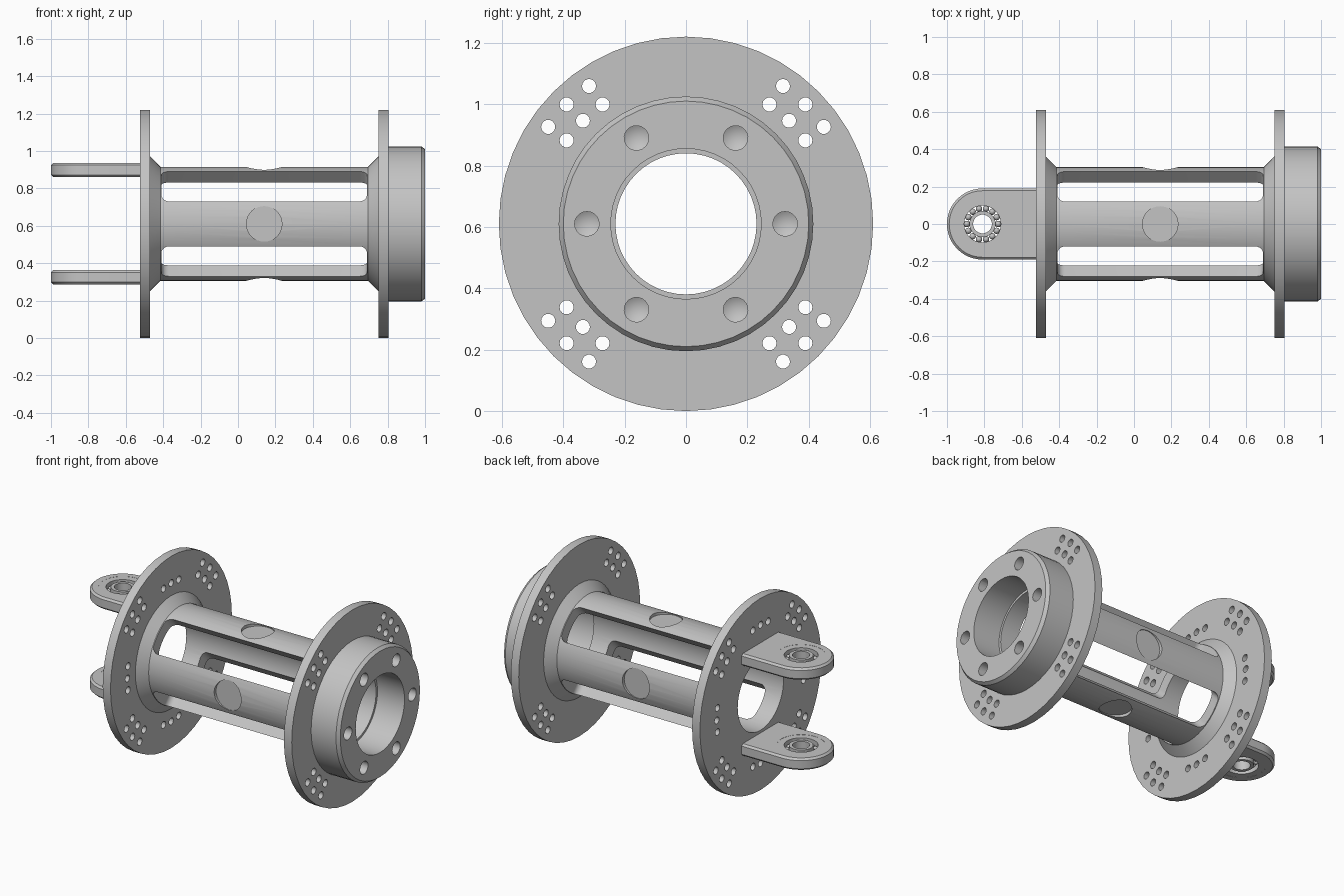
import bpy, bmesh
from math import pi, cos, sin, radians
from mathutils import Matrix, Vector

if "Cube" in bpy.data.objects:
    bpy.data.objects.remove(bpy.data.objects["Cube"])

AXIS = Matrix.Translation((0, 0, 0.61))      # centre line of the carrier
UPRIGHT = Matrix.Rotation(-pi / 2, 4, 'Y')   # turns the lathe axis to +z

steel = bpy.data.materials.new("plain grey")
steel.use_nodes = True
GREY = (0.55, 0.55, 0.55, 1)
steel.diffuse_color = GREY
steel.node_tree.nodes["Principled BSDF"].inputs["Base Color"].default_value = GREY


def turn(k, offset=0):
    return Matrix.Rotation(radians(90 * k + offset), 4, 'X')


def lathe(bm, profile, segs, mat):
    """Revolve a closed (x, radius) profile about x."""
    rings = [[bm.verts.new(mat @ Vector((x, r * cos(a), r * sin(a)))) for x, r in profile]
             for a in (2 * pi * i / segs for i in range(segs))]
    n = len(profile)
    for i in range(segs):
        a, b = rings[i], rings[(i + 1) % segs]
        for j in range(n):
            k = (j + 1) % n
            if profile[j][1] or profile[k][1]:
                bm.faces.new((a[j], a[k], b[k], b[j]))


def rod(bm, x0, x1, r, segs, mat):
    lathe(bm, [(x0, 0), (x0, r), (x1, r), (x1, 0)], segs, mat)


def prism(bm, outline, z0, z1, mat):
    low, high = [[bm.verts.new(mat @ Vector((x, y, z))) for x, y in outline] for z in (z0, z1)]
    bm.faces.new(low)
    bm.faces.new(high)
    for i in range(len(outline)):
        j = (i + 1) % len(outline)
        bm.faces.new((low[i], low[j], high[j], high[i]))


def arc(cx, cy, r, start, end, steps):
    return [(cx + r * cos(radians(start + (end - start) * i / steps)),
             cy + r * sin(radians(start + (end - start) * i / steps))) for i in range(steps + 1)]


def finish(name, bm):
    bmesh.ops.remove_doubles(bm, verts=bm.verts, dist=1e-5)
    bmesh.ops.recalc_face_normals(bm, faces=bm.faces)
    mesh = bpy.data.meshes.new(name)
    bm.to_mesh(mesh)
    bm.free()
    mesh.materials.append(steel)
    ob = bpy.data.objects.new(name, mesh)
    bpy.context.collection.objects.link(ob)
    return ob


def activate(ob):
    bpy.ops.object.select_all(action='DESELECT')
    ob.select_set(True)
    bpy.context.view_layer.objects.active = ob


def cut(ob, cutter):
    cutter.hide_render = True
    mod = ob.modifiers.new("cut", 'BOOLEAN')
    mod.operation, mod.solver, mod.object = 'DIFFERENCE', 'EXACT', cutter
    activate(ob)
    bpy.ops.object.modifier_apply(modifier=mod.name)
    bpy.data.objects.remove(cutter)


def smooth(ob):
    activate(ob)
    bpy.ops.object.shade_smooth_by_angle(angle=radians(28))


# Turned body: two flanges, coned shoulders, tube and stepped hub
body = bmesh.new()
lathe(body, [(-0.525, 0.23), (-0.525, 0.61), (-0.47, 0.61), (-0.47, 0.36), (-0.415, 0.305),
             (0.695, 0.305), (0.75, 0.36), (0.75, 0.61), (0.805, 0.61), (0.805, 0.415),
             (0.98, 0.415), (1.0, 0.4), (1.0, 0.245), (0.81, 0.245), (0.81, 0.23)], 48, AXIS)
carrier = finish("flanged_carrier", body)

# Four rounded windows in the tube, leaving four bars
windows = bmesh.new()
x0, x1, w, r = -0.41, 0.69, 0.113, 0.04
outline = (arc(x1 - r, w - r, r, 0, 90, 5) + arc(x0 + r, w - r, r, 90, 180, 5)
           + arc(x0 + r, r - w, r, 180, 270, 5) + arc(x1 - r, r - w, r, 270, 360, 5))
for k in range(4):
    prism(windows, outline, 0.15, 0.34, AXIS @ turn(k, 45))
cut(carrier, finish("window_cutter", windows))

# Round flat seats on the bars, flange holes and blind hub holes
holes = bmesh.new()
for k in range(4):
    rod(holes, 0.285, 0.4, 0.095, 32,
        AXIS @ turn(k) @ Matrix.Translation((0.14, 0, 0)) @ UPRIGHT)
    for angle in (-10, 0, 10):
        rod(holes, -0.6, -0.4, 0.022, 14,
            AXIS @ turn(k, angle) @ Matrix.Translation((0, 0.44, 0)))
cluster = [(0.316, 0.449), (0.389, 0.389), (0.272, 0.389),
           (0.336, 0.336), (0.449, 0.316), (0.389, 0.272)]
for sy in (-1, 1):
    for sz in (-1, 1):
        for y, z in cluster:
            rod(holes, -0.6, 0.9, 0.023, 14, AXIS @ Matrix.Translation((0, sy * y, sz * z)))
for k in range(6):
    lathe(holes, [(1.05, 0), (1.05, 0.04), (0.88, 0.04), (0.858, 0)], 20,
          AXIS @ Matrix.Rotation(k * pi / 3, 4, 'X') @ Matrix.Translation((0, 0.323, 0)))
cut(carrier, finish("hole_cutter", holes))
smooth(carrier)

# Pair of lugs, each with a ball bearing
for side, z in (("upper", 0.898), ("lower", 0.325)):
    eye = Matrix.Translation((-0.81, 0, z))
    plate = bmesh.new()
    prism(plate, [(-0.5, 0.19)] + arc(-0.81, 0, 0.19, 90, 270, 24) + [(-0.5, -0.19)],
          z - 0.038, z + 0.038, Matrix())
    lug = finish(side + "_lug", plate)
    bevel = lug.modifiers.new("edge", 'BEVEL')
    bevel.width, bevel.segments, bevel.limit_method = 0.012, 1, 'ANGLE'
    activate(lug)
    bpy.ops.object.modifier_apply(modifier=bevel.name)
    bore = bmesh.new()
    rod(bore, -0.1, 0.1, 0.14, 40, eye @ UPRIGHT)
    cut(lug, finish("bore_cutter", bore))
    smooth(lug)

    for name, inner, outer in (("outer_race", 0.098, 0.141), ("inner_race", 0.05, 0.07)):
        ring = bmesh.new()
        h = 0.037
        lathe(ring, [(-h, inner), (-h, outer), (h, outer), (h, inner)], 40, eye @ UPRIGHT)
        smooth(finish(side + "_" + name, ring))
    balls = bmesh.new()
    for k in range(14):
        a = 2 * pi * k / 14
        spot = Matrix.Translation((0.084 * cos(a), 0.084 * sin(a), 0))
        bmesh.ops.create_uvsphere(balls, u_segments=12, v_segments=8, radius=0.017,
                                  matrix=eye @ spot)
    smooth(finish(side + "_bearing_balls", balls))
